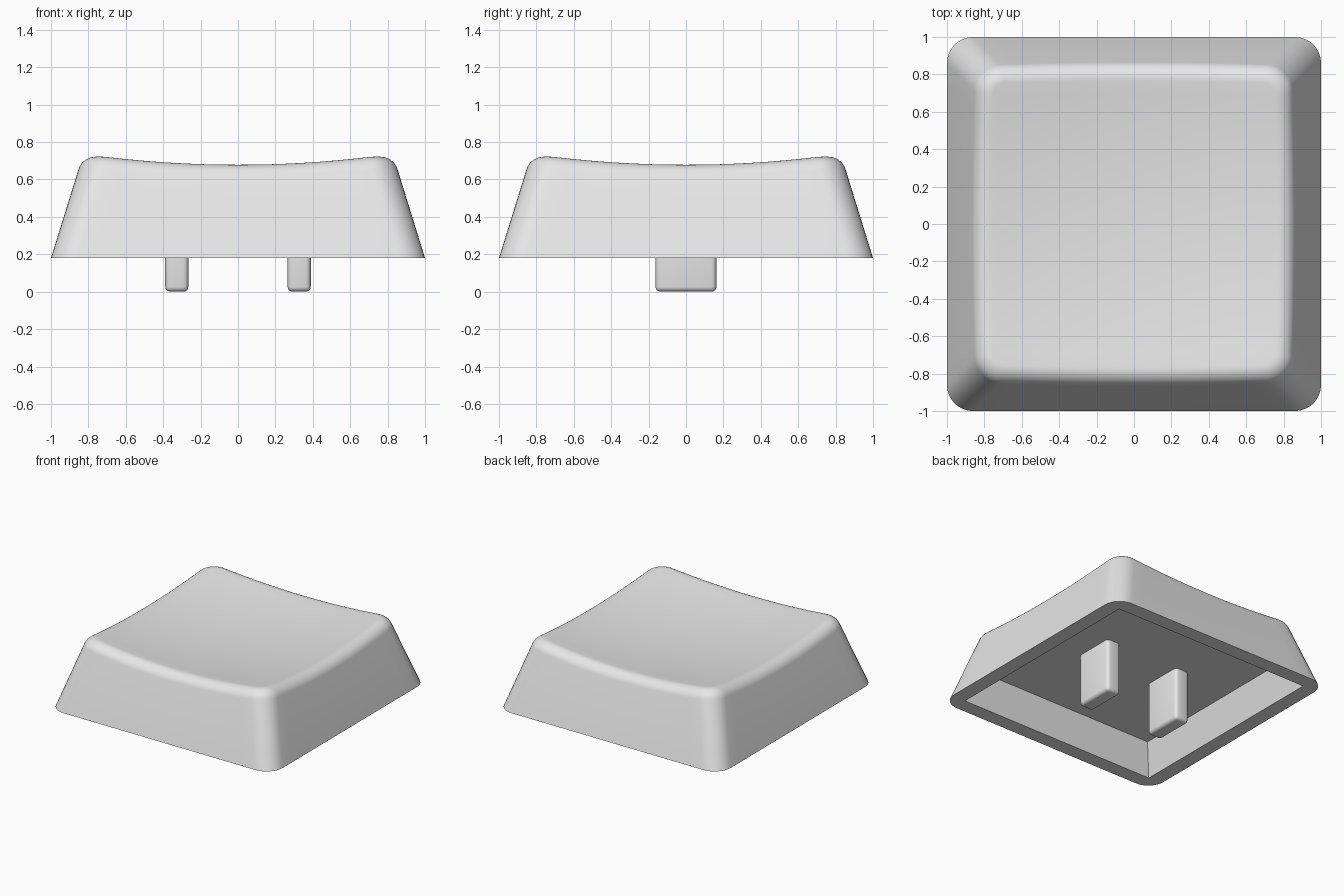
import bpy, bmesh, math
from mathutils import Vector

if "Cube" in bpy.data.objects:
    bpy.data.objects.remove(bpy.data.objects["Cube"])

grey = bpy.data.materials.new("light_grey")
grey.diffuse_color = (0.8, 0.8, 0.8, 1)
grey.use_nodes = True
grey.node_tree.nodes["Principled BSDF"].inputs["Base Color"].default_value = grey.diffuse_color

BASE_Z, CEILING_Z = 0.18, 0.425
SLOPE, CORNER_R, FILLET = 0.31, 0.14, 0.075
EDGE_STEPS, CORNER_STEPS = 16, 8


def dish(x, y):
    """Height of the concave top."""
    return 0.626 + 0.088 * (x * x + y * y)


def half_width(z):
    """Half width of the tapered body."""
    return 1 - SLOPE * (z - BASE_Z)


# Rounded-square outline as (core direction, corner direction) pairs
outline = []
for k in range(4):
    turn = k * math.pi / 2
    c, s = round(math.cos(turn)), round(math.sin(turn))

    def rot(x, y):
        return Vector((c * x - s * y, s * x + c * y))

    for i in range(EDGE_STEPS):
        outline.append((rot(1, -1 + 2 * i / EDGE_STEPS), rot(1, 0)))
    for i in range(CORNER_STEPS):
        a = math.pi / 2 * i / CORNER_STEPS
        outline.append((rot(1, 1), rot(math.cos(a), math.sin(a))))


def point(o, h, r, z=None):
    p = o[0] * (h - r) + o[1] * r
    return Vector((p.x, p.y, dish(p.x, p.y) if z is None else z))


def flat_ring(h, r, z):
    return [point(o, h, r, z) for o in outline]


# Cavity, rim and base of the cap
rings = [flat_ring(0.805, 0, CEILING_Z), flat_ring(0.88, 0, BASE_Z),
         flat_ring(1, CORNER_R, BASE_Z)]

# Rounded upper edge, following where the sides meet the dish
edge_controls = []
for o in outline:
    z = 0.7
    for _ in range(8):
        top = point(o, half_width(z), CORNER_R)
        z = top.z
    z_low = z - FILLET * 0.95
    low = point(o, half_width(z_low), CORNER_R, z_low)
    inner = point(o, half_width(z) - FILLET, CORNER_R - FILLET)
    edge_controls.append((low, top, inner))
for i in range(9):
    t = i / 8
    a, b, c = (1 - t) ** 2, 1.5 * t * (1 - t), t * t
    rings.append([(p * a + q * b + r * c) / (a + b + c) for p, q, r in edge_controls])

# Dished top surface
for i in range(1, 12):
    f = 1 - i / 12
    rings.append([Vector((p.x * f, p.y * f, dish(p.x * f, p.y * f))) for _, _, p in edge_controls])


def finish(bm, name):
    bmesh.ops.recalc_face_normals(bm, faces=bm.faces[:])
    mesh = bpy.data.meshes.new(name)
    bm.to_mesh(mesh)
    bm.free()
    mesh.materials.append(grey)
    obj = bpy.data.objects.new(name, mesh)
    bpy.context.collection.objects.link(obj)
    bpy.ops.object.select_all(action='DESELECT')
    obj.select_set(True)
    bpy.context.view_layer.objects.active = obj
    bpy.ops.object.shade_smooth_by_angle(angle=math.radians(35))


# Cap shell lofted through all rings
bm = bmesh.new()
loops = [[bm.verts.new(p) for p in ring] for ring in rings]
n = len(outline)
for lo, hi in zip(loops, loops[1:]):
    for i in range(n):
        j = (i + 1) % n
        bm.faces.new((lo[i], lo[j], hi[j], hi[i]))
for loop, z in ((loops[0], CEILING_Z), (loops[-1], dish(0, 0))):
    mid = bm.verts.new((0, 0, z))
    for i in range(n):
        bm.faces.new((loop[i], loop[(i + 1) % n], mid))
bmesh.ops.remove_doubles(bm, verts=bm.verts[:], dist=1e-5)
finish(bm, "cap_shell")

# Two rounded prongs under the cap
for side, name in ((-1, "left_prong"), (1, "right_prong")):
    bm = bmesh.new()
    bmesh.ops.create_cube(bm, size=1)
    for v in bm.verts:
        v.co = Vector((v.co.x * 0.124 + side * 0.327, v.co.y * 0.326, (v.co.z + 0.5) * 0.46))
    bmesh.ops.bevel(bm, geom=bm.edges[:], offset=0.027, segments=4, profile=0.5, affect='EDGES')
    finish(bm, name)
